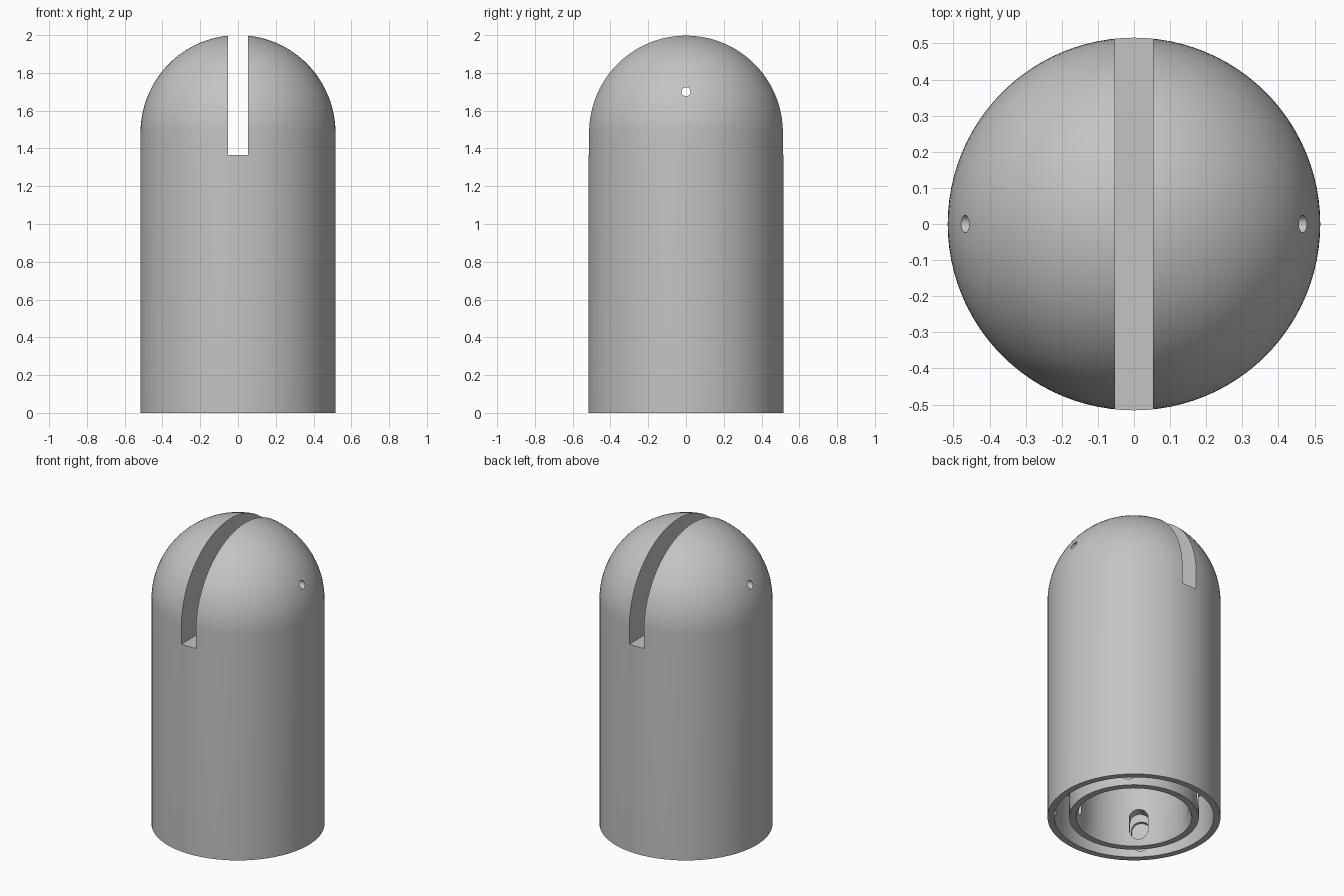
import bpy, bmesh, math
from mathutils import Matrix, Vector

cube = bpy.data.objects.get("Cube")
if cube:
    bpy.data.objects.remove(cube, do_unlink=True)

R, DOME_Z, SIDES = 0.516, 1.484, 96

grey = bpy.data.materials.new("plain_grey")
grey.use_nodes = True
colour = (0.55, 0.55, 0.55, 1)
grey.diffuse_color = colour
grey.node_tree.nodes["Principled BSDF"].inputs["Base Color"].default_value = colour


def make_object(name, bm):
    bmesh.ops.recalc_face_normals(bm, faces=bm.faces)
    mesh = bpy.data.meshes.new(name)
    bm.to_mesh(mesh)
    bm.free()
    mesh.materials.append(grey)
    obj = bpy.data.objects.new(name, mesh)
    bpy.context.collection.objects.link(obj)
    return obj


def revolve(name, profile):
    bm = bmesh.new()
    verts = [bm.verts.new((r, 0, z)) for r, z in profile]
    edges = [bm.edges.new(pair) for pair in zip(verts, verts[1:])]
    bmesh.ops.spin(bm, geom=verts + edges, cent=(0, 0, 0), axis=(0, 0, 1),
                   angle=math.tau, steps=SIDES, use_duplicate=False)
    bmesh.ops.remove_doubles(bm, verts=bm.verts, dist=0.0001)
    return make_object(name, bm)


def add_box(bm, size, centre):
    bmesh.ops.create_cube(bm, size=1, matrix=Matrix.Translation(centre)
                          @ Matrix.Diagonal((*size, 1)))


def cut(body, cutter):
    mod = body.modifiers.new(cutter.name, 'BOOLEAN')
    mod.operation, mod.solver, mod.object = 'DIFFERENCE', 'EXACT', cutter
    bpy.context.view_layer.objects.active = body
    bpy.ops.object.modifier_apply(modifier=mod.name)
    bpy.data.objects.remove(cutter, do_unlink=True)


# Domed shell with a central cavity and a ring groove in its underside
dome = [(R * math.cos(a), DOME_Z + R * math.sin(a))
        for a in (math.pi / 2 * i / 24 for i in range(24))]
underside = [(0, 1.0), (0.325, 1.0), (0.325, 0.06), (0.345, 0), (0.387, 0),
             (0.387, 0.3), (0.476, 0.3), (0.476, 0), (R, 0)]
body = revolve("domed_body", underside + dome + [(0, DOME_Z + R)])

# Slot through the dome, front to back
bm = bmesh.new()
add_box(bm, (0.106, 1.4, 1), (0, 0, 1.865))
cut(body, make_object("slot_cutter", bm))

# Cross pin hole, side to side
bm = bmesh.new()
bmesh.ops.create_cone(bm, cap_ends=True, segments=24, radius1=0.024,
                      radius2=0.024, depth=1.4,
                      matrix=Matrix.Translation((0, 0, 1.7))
                      @ Matrix.Rotation(math.pi / 2, 4, 'Y'))
cut(body, make_object("pin_hole_cutter", bm))

# Rounded radial openings in the inner ring, ending in the outer wall
for i in range(4):
    turn = Matrix.Rotation(math.pi / 4 + i * math.pi / 2, 4, 'Z')
    bm = bmesh.new()
    outline = []
    for k in range(26):
        a = math.pi * (k if k < 13 else k - 1) / 12
        z = 0.184 if k < 13 else 0.096
        outline.append(bm.verts.new((0.28, 0.056 * math.cos(a),
                                     z + 0.056 * math.sin(a))))
    face = bm.faces.new(outline)
    ext = bmesh.ops.extrude_face_region(bm, geom=[face])
    moved = [v for v in ext["geom"] if isinstance(v, bmesh.types.BMVert)]
    bmesh.ops.translate(bm, verts=moved, vec=Vector((0.215, 0, 0)))
    bmesh.ops.transform(bm, matrix=turn, verts=bm.verts)
    cut(body, make_object("opening_cutter", bm))

# Smooth shading with crisp machined edges
bpy.ops.object.select_all(action='DESELECT')
body.select_set(True)
bpy.context.view_layer.objects.active = body
bpy.ops.object.shade_smooth_by_angle(angle=math.radians(30))
